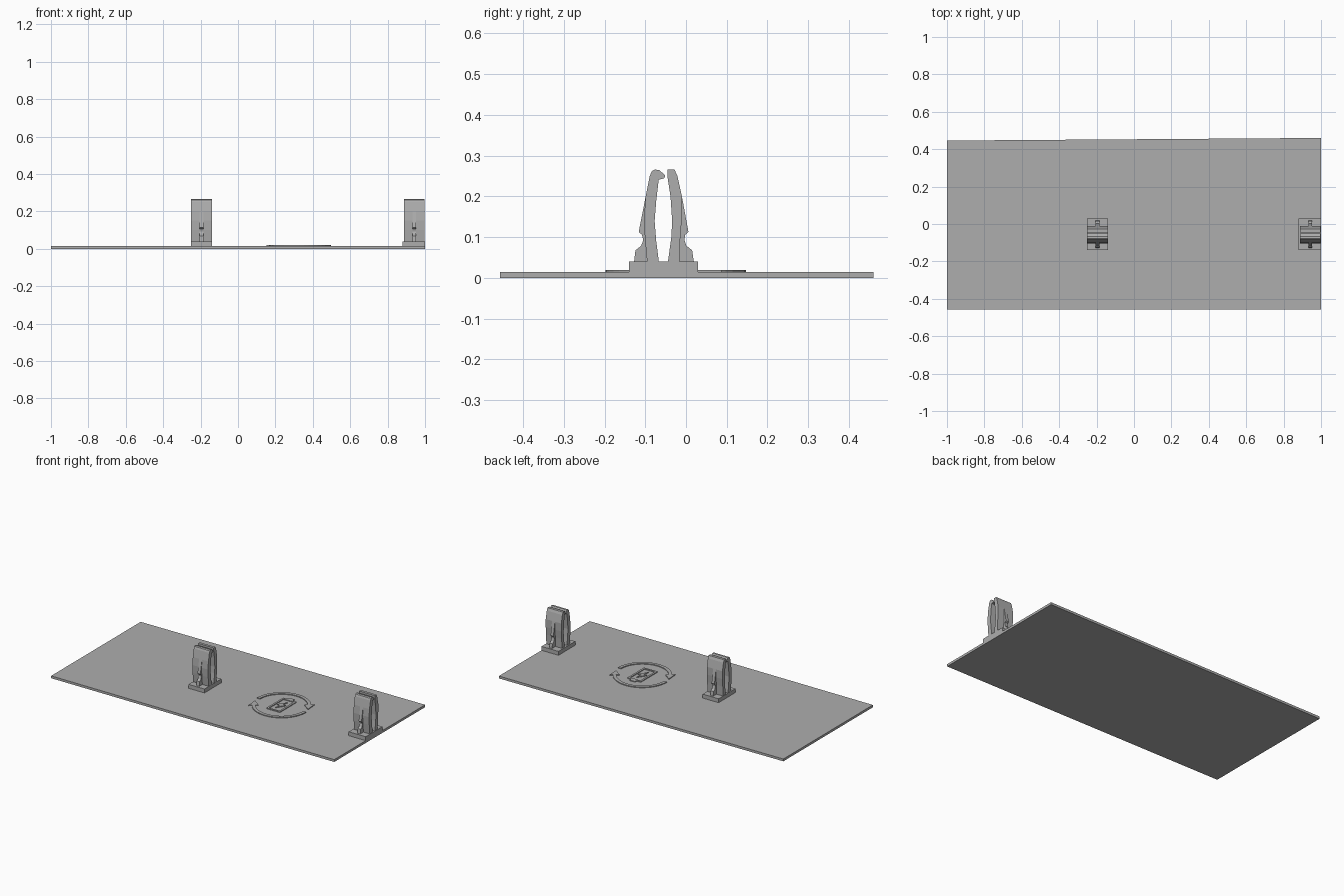
import bpy, bmesh
from math import sin, cos, radians

cube = bpy.data.objects.get("Cube")
if cube:
    bpy.data.objects.remove(cube, do_unlink=True)

grey = bpy.data.materials.new("plain_grey")
grey.use_nodes = True
COLOUR = (0.42, 0.42, 0.42, 1)
grey.diffuse_color = COLOUR
grey.node_tree.nodes["Principled BSDF"].inputs["Base Color"].default_value = COLOUR

PLATE_TOP = 0.015
EMBOSS_TOP = 0.02


def prism(name, points, low, high, axis="z"):
    """Extrude an outline along z (points are x, y) or along x (points are y, z)."""
    bm = bmesh.new()
    place = (lambda a, b: (a, b, low)) if axis == "z" else (lambda a, b: (low, a, b))
    face = bm.faces.new([bm.verts.new(place(a, b)) for a, b in points])
    moved = bmesh.ops.extrude_face_region(bm, geom=[face])["geom"]
    shift = (0, 0, high - low) if axis == "z" else (high - low, 0, 0)
    bmesh.ops.translate(bm, vec=shift, verts=[v for v in moved if isinstance(v, bmesh.types.BMVert)])
    bmesh.ops.recalc_face_normals(bm, faces=bm.faces)
    mesh = bpy.data.meshes.new(name)
    bm.to_mesh(mesh)
    bm.free()
    mesh.materials.append(grey)
    obj = bpy.data.objects.new(name, mesh)
    bpy.context.collection.objects.link(obj)
    return obj


def block(name, x0, x1, y0, y1, z0, z1):
    return prism(name, [(x0, y0), (x1, y0), (x1, y1), (x0, y1)], z0, z1)


# Cover plate, slightly deeper at its left end
prism("cover_plate", [(-1, -0.457), (1, -0.457), (1, 0.46), (-1, 0.446)], 0, PLATE_TOP)

# Clip outlines, seen from the side
front_blade = [(-0.095, 0.035), (-0.101, 0.10), (-0.103, 0.15), (-0.099, 0.20), (-0.089, 0.25),
               (-0.084, 0.262), (-0.077, 0.266), (-0.066, 0.265), (-0.051, 0.252), (-0.053, 0.245),
               (-0.067, 0.241), (-0.073, 0.19), (-0.077, 0.14), (-0.073, 0.09), (-0.066, 0.035)]
back_blade = [(-0.045, 0.035), (-0.036, 0.10), (-0.034, 0.14), (-0.038, 0.20), (-0.045, 0.245),
              (-0.045, 0.266), (-0.028, 0.266), (-0.021, 0.25), (-0.010, 0.20), (-0.010, 0.15),
              (-0.014, 0.10), (-0.016, 0.035)]
front_rib = [(-0.09, 0.035), (-0.128, 0.035), (-0.124, 0.068), (-0.110, 0.079), (-0.105, 0.093),
             (-0.108, 0.106), (-0.116, 0.113), (-0.099, 0.20), (-0.09, 0.20)]
back_rib = [(-0.02, 0.035), (0.020, 0.035), (0.015, 0.068), (0.001, 0.079), (-0.004, 0.093),
            (-0.002, 0.106), (0.006, 0.113), (-0.010, 0.20), (-0.02, 0.20)]

# Two spring clips, each with a foot, two blades and two latch ribs
for label, x, foot_left, foot_right in (("middle", -0.195, 0.056, 0.056), ("edge", 0.943, 0.063, 0.057)):
    block(label + "_clip_foot", x - foot_left, x + foot_right, -0.14, 0.03, 0.01, 0.04)
    for side, blade, rib in (("front", front_blade, front_rib), ("back", back_blade, back_rib)):
        prism(f"{label}_clip_{side}_blade", blade, x - 0.055, x + 0.055, "x")
        prism(f"{label}_clip_{side}_rib", rib, x - 0.01, x + 0.01, "x")

# Raised pair of circling arrows
CX, CY = 0.325, -0.025


def polar(radius, angle):
    return CX + radius * cos(radians(angle)), CY + radius * sin(radians(angle))


for label, turn in (("back", 0), ("front", 180)):
    angles = [turn + 180 - 9 * i for i in range(17)]
    outline = [polar(0.172, a) for a in angles] + [polar(0.152, a) for a in reversed(angles)]
    prism(label + "_arrow_arc", outline, 0.01, EMBOSS_TOP)
    head = [polar(0.19, turn + 36), polar(0.164, turn + 14), polar(0.132, turn + 36)]
    prism(label + "_arrow_head", head, 0.01, EMBOSS_TOP)

# Raised battery outline with a terminal and a bolt
W, L, T = 0.048, 0.085, 0.012
for label, s in (("left", 1), ("right", -1)):
    x = CX + s * (W - T / 2)
    block(f"battery_{label}_bar", x - T / 2, x + T / 2, CY - L, CY + L, 0.01, EMBOSS_TOP)
for label, s in (("back", 1), ("front", -1)):
    y = CY + s * (L - T / 2)
    block(f"battery_{label}_bar", CX - W + T, CX + W - T, y - T / 2, y + T / 2, 0.01, EMBOSS_TOP)
block("battery_terminal", CX - 0.02, CX + 0.02, CY + L, CY + L + 0.018, 0.01, EMBOSS_TOP)
half_bolt = [(0.01, 0.048), (-0.026, -0.008), (-0.004, -0.008)]
bolt = half_bolt + [(-x, -y) for x, y in half_bolt]
prism("battery_bolt", [(CX + x, CY + y) for x, y in bolt], 0.01, EMBOSS_TOP)
